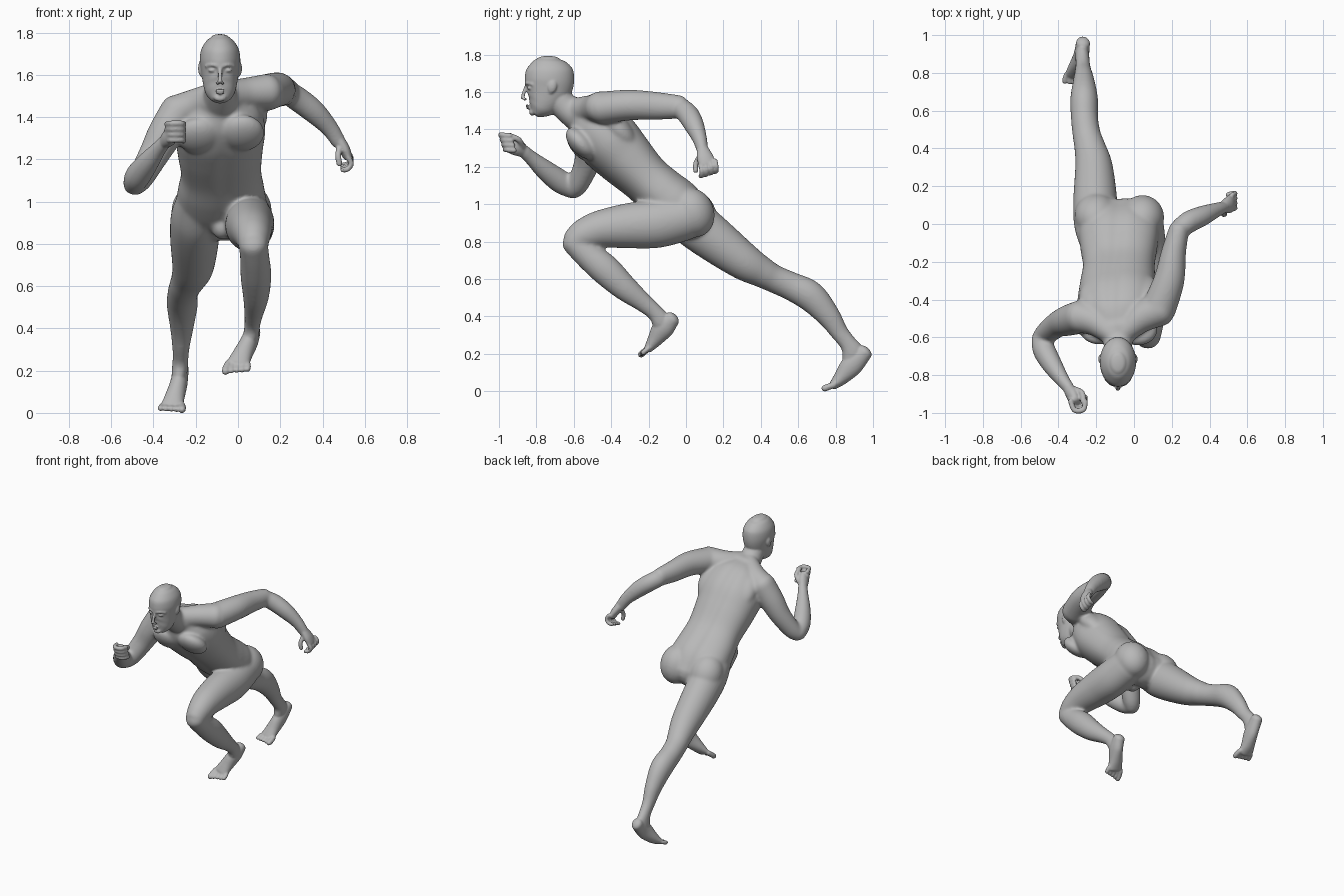
import bpy, bmesh, math
from mathutils import Vector, Matrix

bm = bmesh.new()
CX = -0.085  # middle line of head and torso


def catmull(p, steps):
    """Smooth samples through rows of (x, y, z, half width, half depth)."""
    q = [p[0]] + list(p) + [p[-1]]
    out = []
    for i in range(1, len(q) - 2):
        for s in range(steps):
            t = s / steps
            out.append([0.5 * (2 * b + (c - a) * t + (2 * a - 5 * b + 4 * c - d) * t * t
                               + (3 * b - a - 3 * c + d) * t ** 3)
                        for a, b, c, d in zip(q[i - 1], q[i], q[i + 1], q[i + 2])])
    return out + [list(p[-1])]


def tube(pts, side=(1, 0, 0), side_end=None, steps=6, seg=32, cap=0.8, power=1.0, groove=0.0, grow=0.0):
    """Round-ended loft of ellipses; side is the direction of the width."""
    rows = catmull(pts, steps)
    cs = [Vector(r[:3]) for r in rows]
    n = len(rows)
    tan = [(cs[min(i + 1, n - 1)] - cs[max(i - 1, 0)]).normalized() for i in range(n)]
    secs = [(cs[i], tan[i], rows[i][3] + grow, rows[i][4] + grow, i / (n - 1)) for i in range(n)]

    def ends(i, sign):
        c, t, w, d, f = secs[i]
        return [(c + t * sign * min(w, d) * cap * math.sin(a), t, w * math.cos(a), d * math.cos(a), f)
                for a in (0.4, 0.8, 1.15, 1.45)]
    secs = ends(0, -1)[::-1] + secs + ends(-1, 1)
    s0, s1 = Vector(side), Vector(side_end or side)
    rings = []
    for c, t, w, d, f in secs:
        u = s0.lerp(s1, f)
        u = (u - t * u.dot(t)).normalized()
        v = t.cross(u)
        ring = []
        for k in range(seg):
            a = 2 * math.pi * k / seg
            ca, sa = math.cos(a), math.sin(a)
            x = math.copysign(abs(ca) ** power, ca) * w
            y = math.copysign(abs(sa) ** power, sa) * d
            if groove:
                y *= 1 - groove * math.exp(-(ca / 0.13) ** 2) * (1 if sa > 0 else 0.4)
            ring.append(bm.verts.new(c + u * x + v * y))
        rings.append(ring)
    for r0, r1 in zip(rings, rings[1:]):
        for k in range(seg):
            j = (k + 1) % seg
            bm.faces.new((r0[k], r0[j], r1[j], r1[k]))
    bm.faces.new(rings[0][::-1])
    bm.faces.new(rings[-1])
    return [v for r in rings for v in r]


def limb(pts, **kw):
    return tube(pts, grow=0.002, **kw)


def ball(c, r, tilt=0.0):
    m = Matrix.Translation(c) @ Matrix.Rotation(tilt, 4, 'X') @ Matrix.Diagonal((*r, 1))
    bmesh.ops.create_uvsphere(bm, u_segments=32, v_segments=20, radius=1, matrix=m)


def finger(pts, r):
    tube([(*p, r, r) for p in pts], side=(0.3, 0.5, 0.8), steps=4, seg=12, cap=1)


def fused(name, voxel, rounds):
    """Object from the current parts, fused into one skin and relaxed."""
    bmesh.ops.recalc_face_normals(bm, faces=bm.faces)
    mesh = bpy.data.meshes.new(name)
    bm.to_mesh(mesh)
    ob = bpy.data.objects.new(name, mesh)
    bpy.context.collection.objects.link(ob)
    fuse = ob.modifiers.new("fuse", 'REMESH')
    fuse.mode = 'VOXEL'
    fuse.voxel_size = voxel
    fuse.use_smooth_shade = True
    relax = ob.modifiers.new("relax", 'SMOOTH')
    relax.factor = 0.5
    relax.iterations = rounds
    return ob


# torso, leaning forward with the left shoulder raised
tube([(-.08, .03, .92, .17, .12), (-.08, -.04, .99, .21, .14), (-.08, -.13, 1.06, .203, .138),
      (-.08, -.22, 1.14, .19, .134), (CX, -.33, 1.25, .203, .154), (CX, -.42, 1.345, .213, .165),
      (CX, -.505, 1.43, .185, .142), (CX, -.565, 1.485, .11, .09)],
     side_end=(1, .1, .3), seg=96, power=0.87, groove=0.07)
# chest muscles
ball((-.185, -.555, 1.31), (.105, .058, .105), .75)
ball((.02, -.56, 1.325), (.105, .058, .105), .75)
# shoulder slopes
tube([(-.1, -.59, 1.5, .06, .07), (-.2, -.52, 1.46, .075, .075), (-.29, -.49, 1.42, .085, .085)], side=(0, 1, 0))
tube([(-.07, -.59, 1.5, .06, .07), (.03, -.5, 1.51, .08, .075), (.14, -.45, 1.52, .09, .085)], side=(0, 1, 0))
# shoulder blades
ball((-.19, -.385, 1.39), (.1, .065, .14), .75)
ball((.04, -.37, 1.41), (.1, .065, .14), .75)
# buttocks and groin
ball((.045, .035, .955), (.115, .115, .135), .4)
ball((-.2, .045, .955), (.115, .11, .135), .6)
ball((-.075, -.1, .88), (.05, .06, .06))
# neck
tube([(CX, -.69, 1.57, .072, .075), (CX, -.645, 1.52, .075, .075), (CX, -.58, 1.475, .09, .085),
      (CX, -.5, 1.43, .11, .09)])
# right arm, bent forward
limb([(-.28, -.49, 1.43, .085, .085), (-.345, -.51, 1.32, .08, .082), (-.40, -.53, 1.22, .067, .07),
      (-.46, -.575, 1.115, .057, .06), (-.49, -.605, 1.078, .05, .05)], side=(0, 1, 0))
limb([(-.495, -.605, 1.08, .048, .05), (-.475, -.67, 1.12, .058, .061), (-.43, -.75, 1.18, .051, .053),
      (-.375, -.83, 1.25, .035, .037), (-.345, -.87, 1.285, .03, .034)])
# left arm, swung back
limb([(.13, -.45, 1.515, .09, .085), (.185, -.3, 1.53, .08, .08), (.21, -.15, 1.525, .064, .072),
      (.238, -.03, 1.52, .052, .06)])
limb([(.238, -.03, 1.515, .05, .055), (.29, .01, 1.48, .056, .057), (.36, .042, 1.425, .052, .054),
      (.432, .073, 1.35, .038, .041), (.478, .09, 1.28, .029, .034)], side=(0, 1, 0))
# left leg, knee raised forward
limb([(.045, .0, .93, .11, .12), (.055, -.15, .897, .115, .128), (.055, -.3, .885, .112, .12),
      (.063, -.45, .868, .098, .1), (.07, -.54, .838, .083, .086), (.072, -.59, .805, .07, .072)])
limb([(.072, -.6, .8, .066, .066), (.08, -.52, .725, .068, .074), (.085, -.43, .648, .071, .08),
      (.085, -.33, .555, .06, .068), (.075, -.23, .475, .044, .05), (.068, -.165, .42, .036, .043),
      (.062, -.13, .37, .036, .052), (.05, -.13, .335, .034, .05)])
# right leg, stretched back
limb([(-.185, -.1, 1.0, .1, .09), (-.2, .0, .93, .115, .125), (-.205, .12, .835, .115, .122),
      (-.212, .3, .7, .098, .1), (-.232, .4, .64, .082, .082), (-.25, .47, .602, .073, .073),
      (-.262, .56, .562, .07, .074), (-.264, .665, .508, .071, .08), (-.266, .76, .405, .054, .062),
      (-.27, .82, .315, .04, .047), (-.272, .865, .258, .036, .045), (-.275, .892, .21, .036, .058),
      (-.28, .89, .165, .034, .055)])

# blend the large masses softly, then keep them as one part
soft = fused("soft_body", 0.008, 16)
smooth_mesh = bpy.data.meshes.new_from_object(soft.evaluated_get(bpy.context.evaluated_depsgraph_get()))
bpy.data.objects.remove(soft)
bm.clear()
bm.from_mesh(smooth_mesh)

# head with shallow eye sockets
head = tube([(CX, -.803, 1.487, .042, .034), (CX, -.785, 1.51, .064, .064), (CX, -.765, 1.54, .076, .09),
             (CX, -.747, 1.58, .084, .113), (CX, -.736, 1.62, .09, .127), (CX, -.73, 1.67, .096, .132),
             (CX, -.733, 1.72, .089, .124), (CX, -.735, 1.76, .065, .09), (CX, -.735, 1.778, .042, .058)],
            seg=96, cap=0.35)
for s in (-1, 1):
    socket = Vector((CX + s * .038, -.852, 1.622))
    for v in head:
        v.co.y += .011 * math.exp(-((v.co - socket).length / .02) ** 2)
    # eye, brow, nostril, ear
    ball((CX + s * .038, -.836, 1.621), (.018, .014, .009))
    tube([(CX + s * .012, -.857, 1.641, .007, .007), (CX + s * .04, -.847, 1.647, .008, .007),
          (CX + s * .068, -.82, 1.64, .006, .007)], side=(0, 1, 0), seg=12)
    ball((CX + s * .012, -.861, 1.561), (.009, .011, .008))
    ball((CX + s * .092, -.715, 1.63), (.012, .024, .034), -.15)
    ball((CX + s * .087, -.722, 1.607), (.011, .015, .017))
# nose, lips and chin
tube([(CX, -.855, 1.632, .008, .008), (CX, -.866, 1.6, .01, .01), (CX, -.874, 1.568, .012, .01)], seg=16)
ball((CX, -.85, 1.527), (.026, .008, .007))
ball((CX, -.846, 1.514), (.022, .008, .007))
ball((CX, -.822, 1.49), (.028, .016, .017))

# right fist
tube([(-.35, -.865, 1.28, .028, .032), (-.325, -.905, 1.305, .035, .047), (-.312, -.94, 1.325, .03, .048)])
for i in range(4):
    z, y = 1.37 - .026 * i, -.968 + .008 * i
    finger([(-.335, y + .03, z - .004), (-.315, y - .018, z), (-.268, y - .015, z), (-.258, y + .025, z - .004)], .0145)
finger([(-.31, -.875, 1.31), (-.275, -.895, 1.345), (-.268, -.94, 1.365)], .0155)

# left hand
tube([(.478, .09, 1.29, .034, .028), (.502, .102, 1.25, .045, .027), (.518, .114, 1.215, .046, .022)], side=(0, 1, -.2))
for i in range(4):
    y, z = .078 + .026 * i, 1.188 + .008 * i
    finger([(.522, y, z + .02), (.536, y + .006, z - .008), (.52, y + .006, z - .034), (.497, y, z - .038)], .013)
finger([(.478, .07, 1.25), (.474, .052, 1.215), (.48, .052, 1.18)], .0145)


def foot(heel, instep, ankle, ball_pt, toe, spread):
    """Heel, arch and ball of the foot, then five toes."""
    tube([(*heel, .037, .042), (*instep, .041, .058), (*ankle, .047, .041), (*ball_pt, .054, .025)], cap=.7)
    b, t = Vector(ball_pt), Vector(toe)
    for i in range(5):
        off = Vector((spread * (i - 2) * .0255, 0, 0))
        reach = 1.0 - .07 * i
        finger([b + off * .9, b.lerp(t, .55 * reach) + off, b.lerp(t, reach) + off], .018 if i == 0 else .014)


foot((.07, -.072, .388), (.055, -.12, .34), (.022, -.165, .277), (.0, -.197, .233), (-.008, -.24, .197), 1)
foot((-.27, .958, .21), (-.28, .888, .14), (-.3, .83, .073), (-.312, .79, .034), (-.316, .742, .016), -1)

# fuse body, head, hands and feet into one skin
body = fused("body", 0.006, 4)
bm.free()
skin = bpy.data.materials.new("grey")
skin.diffuse_color = (0.48, 0.48, 0.48, 1)
body.data.materials.clear()
body.data.materials.append(skin)
